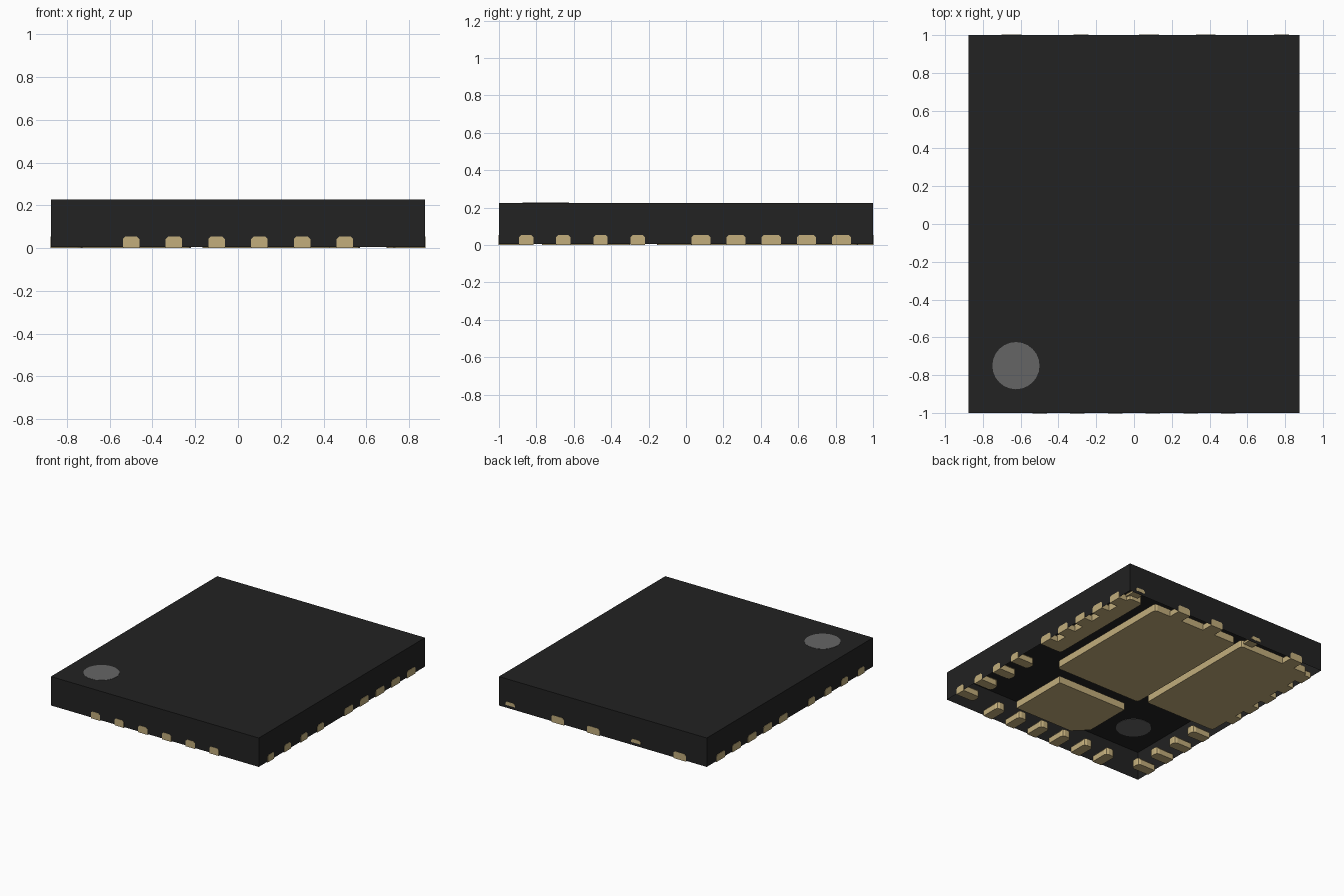
import bpy
import bmesh
from mathutils import Vector

HX, HY = 0.875, 1.0          # half size of the body
BASE, TOP = 0.006, 0.226     # body underside and top
PAD_H = 0.054                # metal thickness
OUT = 0.002                  # metal stands slightly proud of the walls

old = bpy.data.objects.get("Cube")
if old:
    bpy.data.objects.remove(old, do_unlink=True)


def material(name, rgb):
    m = bpy.data.materials.new(name)
    m.use_nodes = True
    color = (*rgb, 1.0)
    m.diffuse_color = color
    bsdf = next(n for n in m.node_tree.nodes if n.type == 'BSDF_PRINCIPLED')
    bsdf.inputs["Base Color"].default_value = color
    return m


BLACK = material("black_resin", (0.016, 0.016, 0.016))
GREY = material("grey_marking", (0.13, 0.13, 0.13))
GOLD = material("gold_metal", (0.54, 0.42, 0.20))


def finish(bm, name, mat):
    bmesh.ops.recalc_face_normals(bm, faces=bm.faces)
    mesh = bpy.data.meshes.new(name)
    bm.to_mesh(mesh)
    bm.free()
    mesh.materials.append(mat)
    ob = bpy.data.objects.new(name, mesh)
    bpy.context.collection.objects.link(ob)
    return ob


def add_box(bm, x0, x1, y0, y1, z0, z1):
    verts = bmesh.ops.create_cube(bm, size=1)["verts"]
    for v in verts:
        v.co = Vector((x1 if v.co.x > 0 else x0,
                       y1 if v.co.y > 0 else y0,
                       z1 if v.co.z > 0 else z0))
    return verts


def bevel(bm, edges, amount, segments=1):
    bmesh.ops.bevel(bm, geom=edges, offset=amount, segments=segments,
                    profile=0.5, affect='EDGES')


def lead(name, side, pos, width, length, z0=0.0):
    """Edge contact: side is the outward direction, pos runs along the edge."""
    out = Vector(side)
    along = Vector((abs(out.y), abs(out.x)))
    edge = (HX if out.x else HY) + OUT
    a = out * edge + along * (pos - width / 2)
    b = out * (edge - length) + along * (pos + width / 2)
    bm = bmesh.new()
    add_box(bm, min(a.x, b.x), max(a.x, b.x), min(a.y, b.y), max(a.y, b.y), z0, PAD_H)
    # Rounded inner end, then softened upper long edges
    inner = [e for e in bm.edges
             if abs(e.verts[0].co.z - e.verts[1].co.z) > 0.01
             and e.verts[0].co.xy.dot(out) < edge - length / 2]
    bevel(bm, inner, width * 0.3, 2)
    upper = [e for e in bm.edges
             if all(v.co.z > PAD_H - 1e-4 for v in e.verts)
             and abs((e.verts[0].co - e.verts[1].co).xy.normalized().dot(out)) > 0.99]
    bevel(bm, upper, 0.012)
    return finish(bm, name, GOLD)


def pad(name, x0, x1, y0, y1, cut=None):
    """Thermal pad with small rounded corners; cut chamfers its pin-one corner."""
    bm = bmesh.new()
    add_box(bm, x0, x1, y0, y1, 0.0, PAD_H)
    upright = [e for e in bm.edges if abs(e.verts[0].co.z - e.verts[1].co.z) > 0.01]
    if cut:
        corner = [e for e in upright
                  if e.verts[0].co.x < x0 + 1e-4 and e.verts[0].co.y < y0 + 1e-4]
        bevel(bm, corner, cut)
    else:
        bevel(bm, upright, 0.02, 2)
    return finish(bm, name, GOLD)


# Moulded shell, open underneath
bm = bmesh.new()
add_box(bm, -HX, HX, -HY, HY, BASE, TOP)
bm.normal_update()
bmesh.ops.delete(bm, geom=[f for f in bm.faces if f.normal.z < -0.5], context='FACES_ONLY')
shell = finish(bm, "body_shell", BLACK)

# Pin-one marking, visible on both sides of the roof
bm = bmesh.new()
bmesh.ops.create_cone(bm, cap_ends=True, segments=24, radius1=0.125, radius2=0.125, depth=0.003)
bmesh.ops.translate(bm, verts=bm.verts, vec=(-0.625, -0.75, TOP))
finish(bm, "pin_one_mark", GREY)

# Large pads on the underside
pad("centre_pad", -0.165, 0.57, -0.155, 0.91)
pad("right_pad", -0.82, -0.22, -0.12, 0.91)
pad("lower_pad", -0.165, 0.43, -0.77, -0.30, cut=0.1)
pad("left_strip_pad", 0.695, 0.81, 0.027, 0.92)

# Leads on both long sides
for label, sx in (("left", 1), ("right", -1)):
    for i in range(4):
        lead(f"{label}_lead_{i + 1}", (sx, 0), -0.855 + 0.199 * i, 0.077, 0.15)
    for i in range(5):
        lead(f"{label}_tab_{i + 1}", (sx, 0), 0.08 + 0.188 * i, 0.102, 0.13)

# Front leads
for i in range(6):
    lead(f"front_lead_{i + 1}", (0, -1), -0.5 + 0.2 * i, 0.077, 0.15)

# Back tabs joined to the pads, and thin raised tie bars
for i, x in enumerate((0.38, 0.08, -0.648)):
    lead(f"back_tab_{i + 1}", (0, 1), x, 0.105, 0.14)
for i, x in enumerate((0.78, -0.28)):
    lead(f"back_tie_bar_{i + 1}", (0, 1), x, 0.08, 0.13, z0=0.027)
